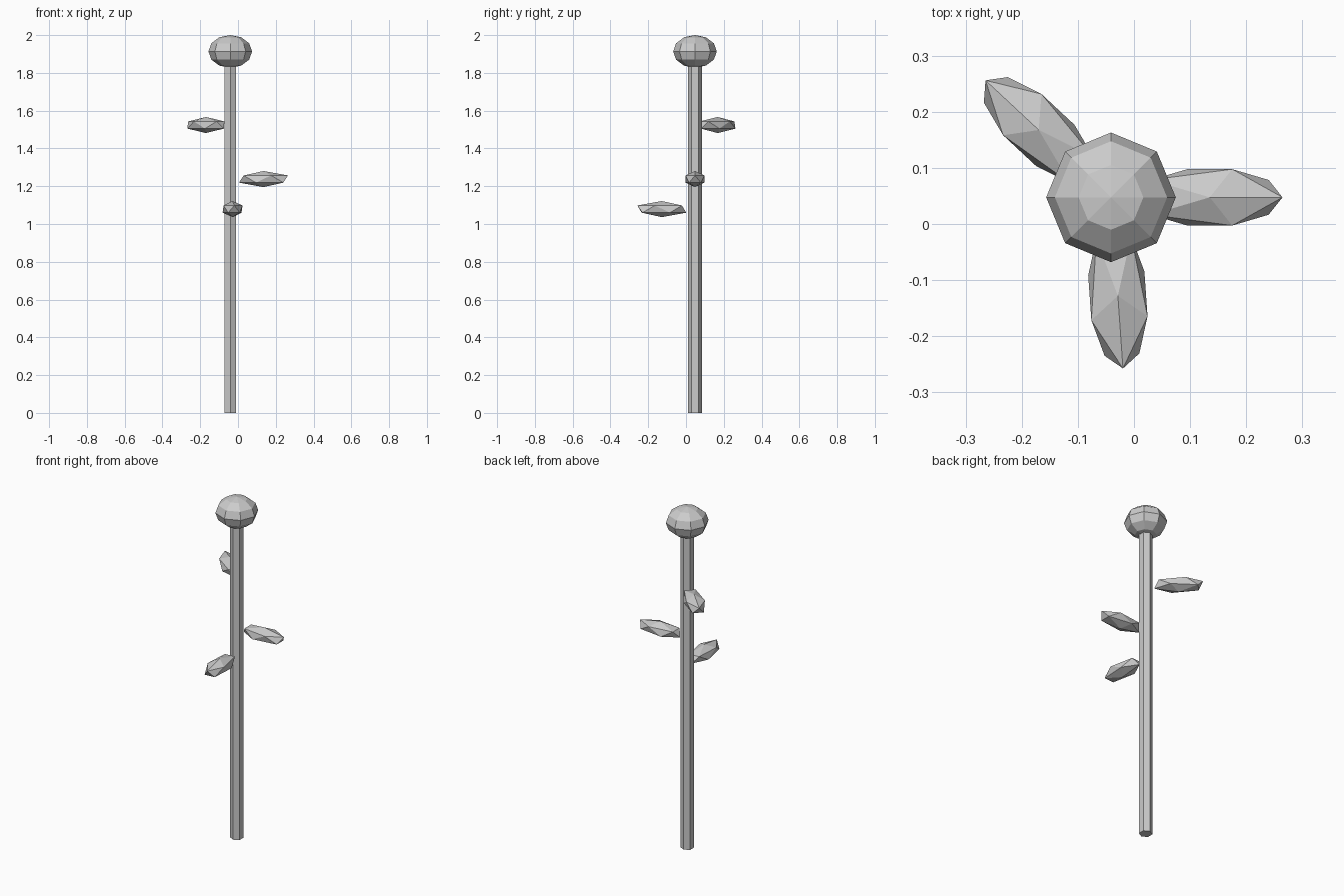
import bpy
from math import radians, cos, sin

if "Cube" in bpy.data.objects:
    bpy.data.objects.remove(bpy.data.objects["Cube"])

CX, CY = -0.041, 0.0475  # stem axis


def finish(name, scale=(1, 1, 1), turn=0.0):
    ob = bpy.context.object
    ob.name = name
    ob.scale = scale
    ob.rotation_euler = (0, 0, turn)
    return ob


# six-sided stem
STEM_TOP = 1.87
bpy.ops.mesh.primitive_cylinder_add(vertices=6, radius=0.036, depth=STEM_TOP,
                                    location=(CX, CY, STEM_TOP / 2))
finish("stem")

# flattened flower bud on top
bpy.ops.mesh.primitive_uv_sphere_add(segments=8, ring_count=6, radius=0.1155,
                                     location=(CX, CY, 1.9135))
finish("flower_bud", (1, 1, 0.75))

# three leaves spiralling round the stem: (angle, height)
for i, (angle, z) in enumerate([(-86, 1.079), (0, 1.238), (137, 1.524)], 1):
    a = radians(angle)
    bpy.ops.mesh.primitive_ico_sphere_add(
        subdivisions=1, radius=1,
        location=(CX + 0.176 * cos(a), CY + 0.176 * sin(a), z))
    finish(f"leaf_{i}", (0.145, 0.059, 0.0425), a)
